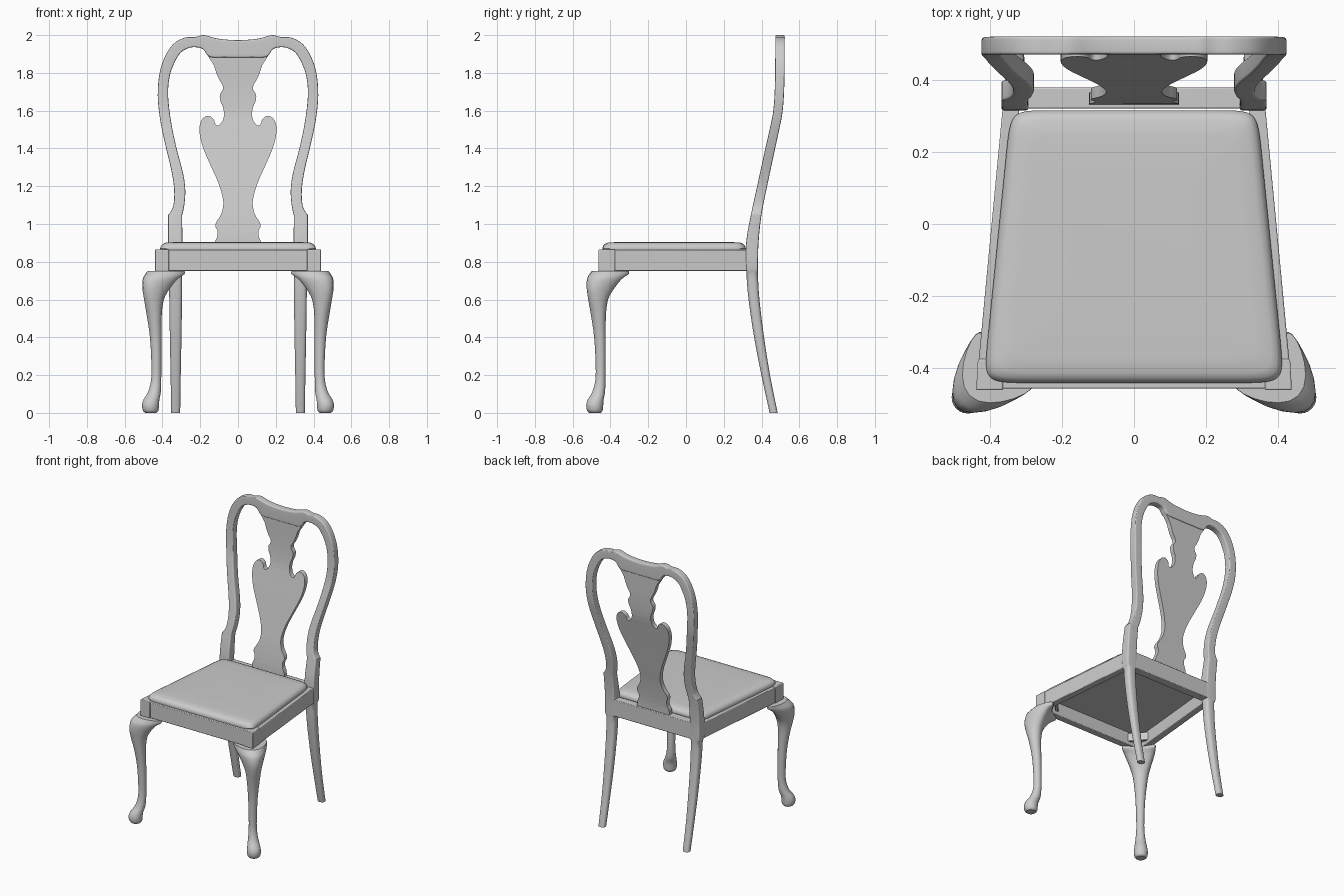
import bpy, bmesh
from math import sin, cos, pi, sqrt, radians
from mathutils import Vector

if "Cube" in bpy.data.objects:
    bpy.data.objects.remove(bpy.data.objects["Cube"])


def smooth(rows, k=4):
    """Catmull-Rom resampling of a list of equal-length tuples."""
    out = []
    for i in range(len(rows) - 1):
        p0, p1, p2, p3 = (rows[max(i - 1, 0)], rows[i], rows[i + 1],
                          rows[min(i + 2, len(rows) - 1)])
        for j in range(k):
            t = j / k
            out.append(tuple(
                0.5 * (2 * b + (c - a) * t + (2 * a - 5 * b + 4 * c - d) * t * t
                       + (3 * b - a - 3 * c + d) * t ** 3)
                for a, b, c, d in zip(p0, p1, p2, p3)))
    return out + [tuple(rows[-1])]


# depth of the back and rear legs by height: (z, centre y, thickness)
BACK = smooth([(0, .464, .043), (.2, .422, .046), (.4, .387, .053), (.6, .36, .058),
               (.75, .35, .062), (.9, .351, .066), (1.05, .372, .056), (1.2, .403, .053),
               (1.4, .446, .052), (1.5, .468, .051), (1.6, .487, .05), (1.75, .496, .05),
               (2.02, .498, .05)], 6)


def back_at(z):
    for a, b in zip(BACK, BACK[1:]):
        if z <= b[0]:
            t = (z - a[0]) / (b[0] - a[0])
            return a[1] + (b[1] - a[1]) * t, a[2] + (b[2] - a[2]) * t
    return BACK[-1][1:]


def squircle(n, count):
    """Rounded square from -1 to 1; larger n gives tighter corners."""
    f = lambda v: (1 if v > 0 else -1) * abs(v) ** (2 / n)
    return [(f(cos(t)), f(sin(t))) for t in
            ((i + .5) * 2 * pi / count for i in range(count))]


def finish(name, bm, mirror=False, bevel=0):
    bmesh.ops.recalc_face_normals(bm, faces=bm.faces)
    me = bpy.data.meshes.new(name)
    bm.to_mesh(me)
    bm.free()
    ob = bpy.data.objects.new(name, me)
    bpy.context.collection.objects.link(ob)
    bpy.ops.object.select_all(action='DESELECT')
    ob.select_set(True)
    bpy.context.view_layer.objects.active = ob
    bpy.ops.object.shade_smooth_by_angle(angle=radians(35))
    if bevel:
        m = ob.modifiers.new("bevel", 'BEVEL')
        m.width, m.segments = bevel, 2
    if mirror:
        ob.modifiers.new("mirror", 'MIRROR').merge_threshold = .0005
    return ob


def loft(name, rings, mirror=False, cap_end=True):
    bm = bmesh.new()
    vs = [[bm.verts.new(p) for p in r] for r in rings]
    n = len(vs[0])
    for a, b in zip(vs, vs[1:]):
        for i in range(n):
            bm.faces.new((a[i], a[(i + 1) % n], b[(i + 1) % n], b[i]))
    bm.faces.new(vs[0])
    if cap_end:
        bm.faces.new(vs[-1])
    return finish(name, bm, mirror)


def prism(name, pts, z0, z1, mirror=False, bevel=.004):
    bm = bmesh.new()
    lo, hi = ([bm.verts.new((x, y, z)) for x, y in pts] for z in (z0, z1))
    n = len(pts)
    bm.faces.new(lo)
    bm.faces.new(hi)
    for i in range(n):
        bm.faces.new((lo[i], lo[(i + 1) % n], hi[(i + 1) % n], hi[i]))
    return finish(name, bm, mirror, bevel)


# rear legs and lower posts: (z, outer x, inner x, corner tightness)
rows = [(0, .354, .306, 2.6), (.2, .357, .303, 2.6), (.4, .361, .299, 2.8), (.6, .364, .296, 3),
        (.74, .366, .295, 3.2), (.76, .37, .294, 9), (.9, .37, .294, 9), (1.05, .37, .296, 9)]
rings = []
for a, b in zip(rows, rows[1:] + [None]):
    steps = 3 if b else 1
    for j in range(steps):
        z, xo, xi, n = [p + (q - p) * j / steps for p, q in zip(a, b or a)]
        y, d = back_at(z)
        rings.append([((xo + xi) / 2 + s * (xo - xi) / 2, y + e * d / 2, z)
                      for s, e in squircle(n, 24)])
loft("rear_leg", rings, True)

# hoop back: outer and inner edge stations, from post top to crest centre
stations = [(.37, 1.045, .296, 1.045), (.343, 1.095, .284, 1.10), (.338, 1.18, .279, 1.18),
            (.352, 1.28, .291, 1.27), (.385, 1.42, .325, 1.40), (.412, 1.55, .354, 1.54),
            (.425, 1.68, .37, 1.68), (.415, 1.80, .362, 1.78), (.385, 1.89, .338, 1.85),
            (.34, 1.955, .305, 1.905), (.28, 1.987, .265, 1.93), (.225, 1.99, .225, 1.936),
            (.18, 2.0, .185, 1.925), (.12, 1.984, .15, 1.885), (.06, 1.976, .07, 1.882),
            (0, 1.973, 0, 1.881)]
rings = []
for xo, zo, xi, zi in smooth(stations, 4):
    ring = []
    for s, e in squircle(9, 24):
        t = (s + 1) / 2
        x, z = xi + (xo - xi) * t, zi + (zo - zi) * t
        y, d = back_at(z)
        ring.append((x, y + e * d / 2, z))
    rings.append(ring)
loft("hoop_back", rings, True, cap_end=False)

# vase splat: half outline, sliced and bent to the back curve
half = [(.168, 1.905), (.15, 1.875), (.128, 1.84), (.115, 1.80), (.10, 1.765), (.082, 1.735),
        (.08, 1.712), (.096, 1.685), (.093, 1.65), (.08, 1.62), (.074, 1.58), (.082, 1.545),
        (.103, 1.522), (.12, 1.53), (.13, 1.556), (.155, 1.572), (.185, 1.56), (.203, 1.52),
        (.20, 1.46), (.18, 1.39), (.145, 1.31), (.105, 1.22), (.083, 1.15), (.078, 1.10),
        (.09, 1.05), (.115, 1.01), (.12, .985), (.109, .965), (.111, .93), (.124, .90),
        (.126, .85)]
side = smooth(half, 3)
bm = bmesh.new()
bm.faces.new([bm.verts.new((x, 0, z)) for x, z in side + [(-x, z) for x, z in side[::-1]]])
for i in range(1, 30):
    bmesh.ops.bisect_plane(bm, geom=bm.verts[:] + bm.edges[:] + bm.faces[:], dist=1e-5,
                           plane_co=(0, 0, .85 + i * .035), plane_no=(0, 0, 1))
for v in bm.verts:
    v.co.y = back_at(v.co.z)[0] - .016
new = bmesh.ops.extrude_face_region(bm, geom=bm.faces[:])["geom"]
bmesh.ops.translate(bm, vec=(0, .032, 0), verts=[g for g in new if isinstance(g, bmesh.types.BMVert)])
finish("splat", bm)

# cabriole front legs: (z, centre out along diagonal, front, back, side radius, wing sweep)
rows = [(0, .045, .03, .03, .03, 0), (.012, .046, .041, .041, .041, 0),
        (.04, .047, .045, .045, .045, 0), (.07, .04, .042, .042, .042, 0),
        (.11, .018, .034, .034, .034, 0), (.17, .005, .027, .027, .027, 0),
        (.25, .003, .026, .026, .026, 0), (.4, .008, .03, .03, .031, 0),
        (.52, .02, .038, .04, .041, 0), (.6, .028, .05, .056, .052, .01),
        (.66, .02, .068, .07, .072, .03), (.71, 0, .08, .075, .095, .05),
        (.735, -.02, .08, .07, .108, .07), (.752, -.02, .06, .07, .108, .07)]
rings = []
for z, uc, rf, rb, rv, w in smooth(rows, 3):
    ring = []
    for i in range(24):
        t = 2 * pi * i / 24
        u = uc + cos(t) * (rf if cos(t) > 0 else rb) - w * sin(t) ** 2
        v = rv * sin(t)
        ring.append((.43 + (u + v) / sqrt(2), -.45 + (v - u) / sqrt(2), z))
    rings.append(ring)
loft("front_leg", rings, True)

# seat frame
prism("front_rail", [(-.37, -.459), (.37, -.459), (.37, -.41), (-.37, -.41)], .752, .862)
prism("rear_rail", [(-.31, .322), (.31, .322), (.31, .38), (-.31, .38)], .752, .868)
prism("side_rail", [(.433, -.38), (.365, .335), (.318, .335), (.385, -.38)], .752, .862, True)
prism("corner_block", [(.365, -.463), (.44, -.463), (.435, -.376), (.365, -.376)], .75, .865, True)
prism("corner_brace", [(.29, -.412), (.39, -.30), (.39, -.33), (.316, -.412)], .775, .835, True)

# padded drop-in seat
rings = []
for inset, z in [(.012, .842), (.004, .855), (0, .87), (.004, .884), (.013, .894), (.028, .901),
                 (.07, .904), (.2, .906)]:
    ring = []
    for s, e in squircle(16, 64):
        y = -.063 + e * (.38 - inset)
        ring.append((s * (.382 - .1 * (y + .063) - inset), y, z))
    rings.append(ring)
loft("seat", rings)
